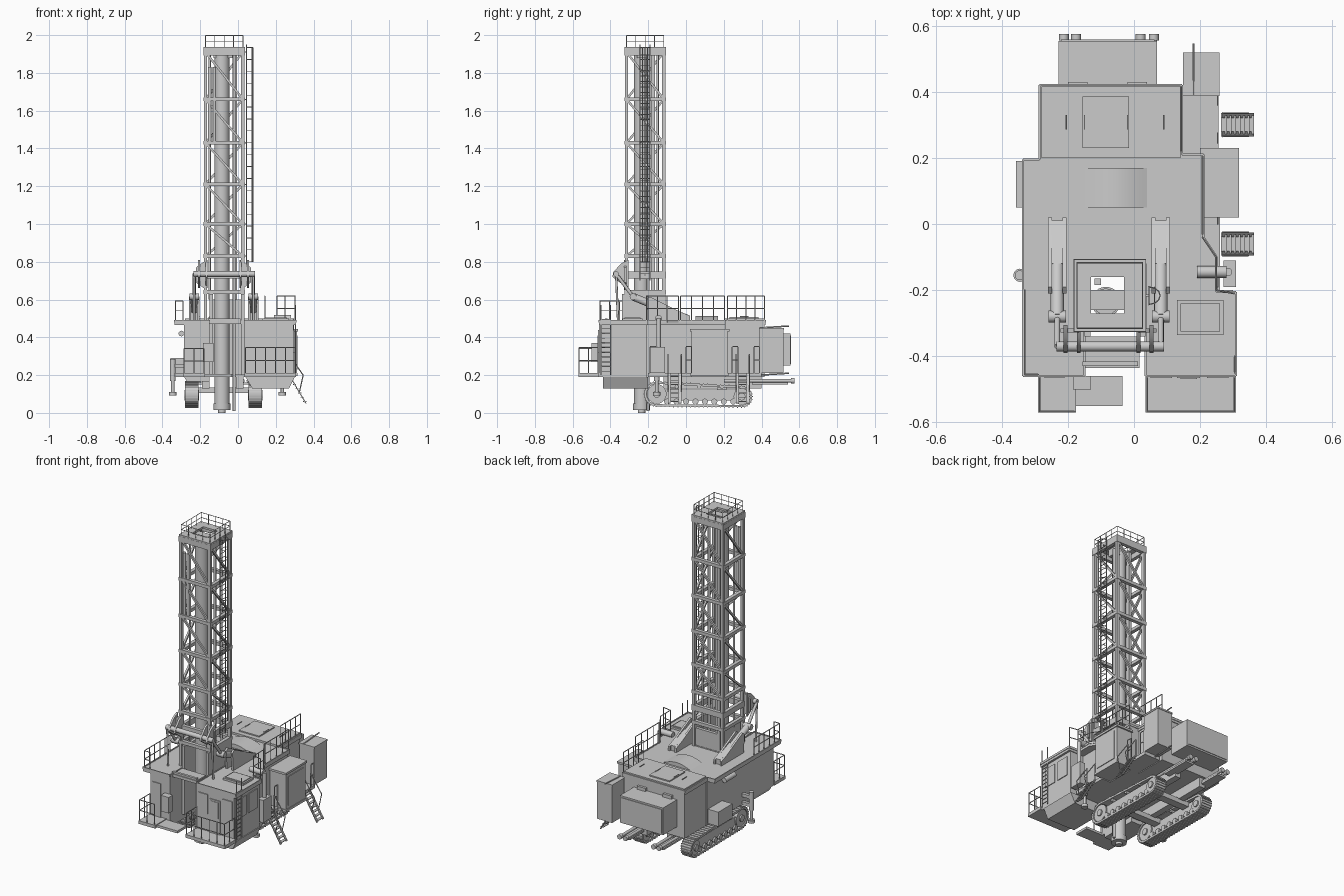
import bpy, bmesh, math
from mathutils import Vector, Matrix

# ---------- helpers: each part is a bmesh filled with simple solids ----------
def done(bm, name):
    bmesh.ops.recalc_face_normals(bm, faces=bm.faces)
    me = bpy.data.meshes.new(name)
    bm.to_mesh(me)
    bm.free()
    ob = bpy.data.objects.new(name, me)
    bpy.context.collection.objects.link(ob)
    bpy.ops.object.select_all(action='DESELECT')
    bpy.context.view_layer.objects.active = ob
    ob.select_set(True)
    bpy.ops.object.shade_smooth_by_angle(angle=0.6)
    return ob

def box(bm, x0, x1, y0, y1, z0, z1):
    m = Matrix.Translation(((x0+x1)/2, (y0+y1)/2, (z0+z1)/2)) @ Matrix.Diagonal((x1-x0, y1-y0, z1-z0, 1))
    bmesh.ops.create_cube(bm, size=1, matrix=m)

def frame(p, q):
    p, q = Vector(p), Vector(q)
    return Matrix.Translation((p+q)/2) @ (q-p).to_track_quat('Z', 'Y').to_matrix().to_4x4(), (q-p).length

def rod(bm, p, q, r, n=12, r2=None):
    m, d = frame(p, q)
    bmesh.ops.create_cone(bm, cap_ends=True, segments=n, radius1=r, radius2=r if r2 is None else r2, depth=d, matrix=m)

def beam(bm, p, q, w, h=None):
    m, d = frame(p, q)
    bmesh.ops.create_cube(bm, size=1, matrix=m @ Matrix.Diagonal((w, h or w, d, 1)))

def prism(bm, pts, axis, a, b):
    put = (lambda u, v, t: (t, u, v)) if axis == 'x' else (lambda u, v, t: (u, t, v)) if axis == 'y' else (lambda u, v, t: (u, v, t))
    f = bm.faces.new([bm.verts.new(put(u, v, a)) for u, v in pts])
    g = bmesh.ops.extrude_face_region(bm, geom=[f])['geom']
    bmesh.ops.translate(bm, verts=[v for v in g if isinstance(v, bmesh.types.BMVert)], vec=put(0, 0, b-a))

def rail(bm, pts, h=0.1, r=0.0028, step=0.055):
    up = Vector((0, 0, h))
    for p, q in zip(pts, pts[1:]):
        p, q = Vector(p), Vector(q)
        n = max(1, round((q-p).length/step))
        for i in range(n+1):
            s = p.lerp(q, i/n)
            rod(bm, s, s+up, r, 5)
        for k in (0.5, 1):
            rod(bm, p+up*k, q+up*k, r, 5)

N = bmesh.new
CX = -0.077                                   # machine centre line

# ---------- hull and deck ----------
notch = [(-0.15, -0.46), (-0.15, -0.12), (0.035, -0.12), (0.035, -0.46)]
bm = N()
prism(bm, [(-0.285, -0.46)] + notch + [(0.295, -0.46), (0.295, -0.21), (0.2, -0.21), (0.2, 0.21),
      (0.14, 0.21), (0.14, 0.415), (-0.28, 0.415), (-0.28, 0.2), (-0.285, 0.2)], 'z', 0.19, 0.478)
done(bm, "machinery_house")
bm = N()
deck = [(-0.335, -0.46)] + notch + [(0.308, -0.46), (0.308, -0.205), (0.25, -0.205), (0.25, -0.1), (0.21, -0.04),
        (0.21, 0.21), (0.145, 0.21), (0.145, 0.42), (-0.285, 0.42), (-0.285, 0.195), (-0.335, 0.195)]
prism(bm, deck, 'z', 0.465, 0.488)
for (a, b), (c, d) in zip(deck, deck[1:]+deck[:1]):
    beam(bm, (a, b, 0.486), (c, d, 0.486), 0.006, 0.014)
done(bm, "roof_deck")
bm = N()
box(bm, -0.28, 0.14, 0.2, 0.415, 0.485, 0.5)
box(bm, -0.155, -0.015, 0.23, 0.385, 0.5, 0.507)
for x in (-0.205, -0.15, -0.02, 0.09):
    rod(bm, (x, 0.285, 0.509), (x, 0.33, 0.509), 0.003, 6)
prism(bm, [(-0.15+0.19*i/8, 0.488+0.025*math.sin(math.pi*i/8)) for i in range(9)], 'y', 0.05, 0.17)
box(bm, 0.13, 0.27, -0.335, -0.23, 0.485, 0.5)
box(bm, 0.14, 0.26, -0.325, -0.24, 0.5, 0.505)
done(bm, "roof_hatches")
# sloped skirt under the cab
bm = N()
prism(bm, [(0.04, 0.19), (0.3, 0.19), (0.27, 0.13), (0.075, 0.13)], 'y', -0.44, -0.2)
prism(bm, [(-0.285, 0.19), (-0.15, 0.19), (-0.15, 0.165), (-0.27, 0.165)], 'y', -0.44, -0.2)
done(bm, "lower_skirts")

# ---------- front face details ----------
bm = N()
box(bm, 0.13, 0.2, -0.466, -0.46, 0.21, 0.42)
box(bm, 0.14, 0.19, -0.469, -0.46, 0.31, 0.41)
box(bm, 0.22, 0.285, -0.466, -0.46, 0.32, 0.44)
box(bm, 0.05, 0.115, -0.466, -0.46, 0.32, 0.44)
for y in (-0.43, -0.32):
    box(bm, 0.295, 0.3, y, y+0.085, 0.32, 0.44)
done(bm, "cab_door_and_windows")
bm = N()
box(bm, -0.185, -0.13, -0.5, -0.46, 0.27, 0.37)
box(bm, -0.27, -0.21, -0.465, -0.46, 0.21, 0.42)
done(bm, "front_electrical_box")
bm = N()
box(bm, -0.29, -0.175, -0.57, -0.46, 0.19, 0.21)
box(bm, -0.175, -0.035, -0.55, -0.46, 0.19, 0.205)
box(bm, 0.035, 0.308, -0.57, -0.46, 0.19, 0.21)
box(bm, 0.145, 0.255, 0.21, 0.4, 0.19, 0.21)
box(bm, 0.2, 0.26, -0.2, 0.03, 0.19, 0.21)
done(bm, "walkways")
# drill table and mast well
bm = N()
box(bm, -0.16, 0.016, -0.435, -0.34, 0.47, 0.488)
box(bm, -0.155, 0.012, -0.43, -0.415, 0.488, 0.5)
for x in (-0.15, 0.017):
    box(bm, x, x+0.018, -0.34, -0.12, 0.2, 0.63)
box(bm, -0.15, 0.035, -0.14, -0.12, 0.2, 0.6)
done(bm, "drill_table")

# ---------- rear and side modules ----------
bm = N()
box(bm, -0.228, 0.07, 0.415, 0.553, 0.25, 0.42)
box(bm, -0.22, 0.062, 0.553, 0.557, 0.26, 0.41)
for x in (-0.2, -0.02):
    box(bm, x, x+0.06, 0.405, 0.43, 0.42, 0.44)
done(bm, "radiator_module")
bm = N()
box(bm, 0.152, 0.255, 0.39, 0.515, 0.21, 0.445)
box(bm, 0.148, 0.258, 0.387, 0.518, 0.44, 0.45)
for z in (0.2, 0.45):
    rod(bm, (0.18, 0.39, z), (0.18, 0.545, z+0.01), 0.004, 6)
done(bm, "rear_cabinet")
bm = N()
box(bm, 0.2, 0.312, 0.03, 0.22, 0.21, 0.43)
box(bm, 0.2, 0.318, 0.02, 0.23, 0.43, 0.443)
box(bm, 0.312, 0.316, 0.05, 0.2, 0.23, 0.41)
box(bm, 0.2, 0.316, 0.025, 0.225, 0.195, 0.21)
done(bm, "side_cooler_housing")
bm = N()
box(bm, -0.357, -0.285, 0.05, 0.19, 0.2, 0.29)
rod(bm, (-0.3, -0.05, 0.42), (-0.3, 0.05, 0.42), 0.015)
done(bm, "left_tank")
bm = N()
box(bm, 0.27, 0.308, -0.19, -0.11, 0.21, 0.35)
rod(bm, (0.19, -0.145, 0.5), (0.28, -0.145, 0.5), 0.018)
rod(bm, (0.285, -0.145, 0.35), (0.285, -0.145, 0.5), 0.012)
done(bm, "air_filter")
bm = N()
for x in (-0.212, -0.175, 0.02, 0.06):
    rod(bm, (x, 0.2, 0.17), (x, 0.56, 0.17), 0.009)
    rod(bm, (x, 0.555, 0.17), (x, 0.575, 0.17), 0.015)
for x in (-0.194, 0.04):
    box(bm, x-0.03, x+0.03, 0.35, 0.54, 0.15, 0.161)
done(bm, "rear_jack_beams")

# ---------- undercarriage ----------
def hull(g, c1=(-0.155, 0.1, 0.066), c2=(0.295, 0.086, 0.056)):
    arc = lambda c, a0: [(c[0]+(c[2]+g)*math.cos(a0+math.pi*i/12), c[1]+(c[2]+g)*math.sin(a0+math.pi*i/12)) for i in range(13)]
    return arc(c1, math.pi/2) + arc(c2, -math.pi/2)

for side, cx in (("left", CX-0.168), ("right", CX+0.168)):
    bm = N()
    rings = []                                  # hollow belt
    for g, x in ((0, -0.035), (0, 0.035), (-0.012, 0.035), (-0.012, -0.035)):
        rings.append([bm.verts.new((cx+x, u, v)) for u, v in hull(g)])
    for i in range(4):
        a, b = rings[i], rings[(i+1) % 4]
        for j in range(len(a)):
            k = (j+1) % len(a)
            bm.faces.new((a[j], a[k], b[k], b[j]))
    pts = hull(0.001)
    for p, q in zip(pts, pts[1:]+pts[:1]):      # shoe bars
        n = max(1, round(math.dist(p, q)/0.022))
        for i in range(n):
            u, v = p[0]+(q[0]-p[0])*i/n, p[1]+(q[1]-p[1])*i/n
            beam(bm, (cx-0.036, u, v), (cx+0.036, u, v), 0.005)
    done(bm, side + "_track_belt")
    bm = N()
    box(bm, cx-0.022, cx+0.022, -0.15, 0.29, 0.065, 0.125)
    for y, z, r in ((-0.155, 0.1, 0.052), (0.295, 0.086, 0.043)):
        rod(bm, (cx-0.03, y, z), (cx+0.03, y, z), r, 20)
        rod(bm, (cx-0.038, y, z), (cx+0.038, y, z), 0.02, 12)
    for i in range(8):
        y = -0.1+0.05*i
        rod(bm, (cx-0.032, y, 0.06), (cx+0.032, y, 0.06), 0.016)
    for i in range(3):
        rod(bm, (cx-0.03, -0.05+0.12*i, 0.138), (cx+0.03, -0.05+0.12*i, 0.138), 0.01)
    done(bm, side + "_track_frame")
bm = N()
for y in (-0.06, 0.19):
    box(bm, CX-0.16, CX+0.16, y-0.025, y+0.025, 0.105, 0.135)
for x in (-0.17, 0.01):
    box(bm, x-0.02, x+0.02, -0.12, 0.4, 0.13, 0.195)
done(bm, "chassis_beams")
bm = N()
for x, w in ((-0.345, -0.285), (0.235, 0.2)):
    rod(bm, (x, -0.155, 0.17), (x, -0.155, 0.285), 0.015)
    rod(bm, (x, -0.155, 0.11), (x, -0.155, 0.18), 0.009)
    rod(bm, (x, -0.155, 0.092), (x, -0.155, 0.11), 0.02)
    for z in (0.2, 0.25):
        beam(bm, (x, -0.155, z), (w, -0.155, z), 0.02)
done(bm, "levelling_jacks")

# ---------- mast ----------
X0, X1, Y0, Y1 = -0.172, 0.026, -0.315, -0.117
corners = [(X0, Y0), (X1, Y0), (X1, Y1), (X0, Y1)]
levels = [0.64, 0.73, 0.83, 1.0, 1.21, 1.43, 1.66, 1.91]
bm = N()
for x, y in corners:
    box(bm, x-0.009, x+0.009, y-0.009, y+0.009, 0.49, 1.93)
done(bm, "mast_legs")
bm = N()
for (a, b), (c, d) in zip(corners, corners[1:]+corners[:1]):
    for i, z in enumerate(levels):
        h = 0.035 if z in (0.73, 1.91) else 0.02
        e = 0.011
        box(bm, min(a, c)-e, max(a, c)+e, min(b, d)-e, max(b, d)+e, z-h/2, z+h/2)
    for lo, hi in zip(levels[2:], levels[3:]):
        beam(bm, (a, b, hi), (c, d, lo), 0.012)
done(bm, "mast_lattice")
bm = N()
for x0, x1, y0, y1 in ((X0-.01, X1+.01, Y0-.01, -0.27), (X0-.01, X1+.01, -0.16, Y1+.01), (X0-.01, -0.13, -0.27, -0.16), (-0.03, X1+.01, -0.27, -0.16)):
    box(bm, x0, x1, y0, y1, 1.925, 1.937)
box(bm, -0.13, -0.03, -0.26, -0.2, 1.88, 1.925)
rail(bm, [(x, y, 1.935) for x, y in corners+corners[:1]], 0.063, 0.002, 0.05)
done(bm, "mast_crown")
bm = N()
P = (-0.085, -0.235)
rod(bm, (*P, 0.05), (*P, 1.9), 0.04, 24)
rod(bm, (*P, 0.015), (*P, 0.05), 0.045, 24)
rod(bm, (*P, 0), (*P, 0.015), 0.02, 12)
done(bm, "drill_pipe")
bm = N()
rod(bm, (-0.02, -0.2, 0.01), (-0.02, -0.2, 1.9), 0.008)
for x in (-0.15, -0.125):
    rod(bm, (x, -0.315, 1.43), (x, -0.315, 1.83), 0.009)
rod(bm, (-0.01, -0.15, 0.6), (-0.01, -0.15, 1.9), 0.006)
rod(bm, (-0.15, -0.26, 0.6), (-0.15, -0.26, 1.9), 0.006)
box(bm, -0.12, -0.1, -0.185, -0.165, 0.6, 1.9)
done(bm, "mast_feed_rods")
# mast ladder with safety hoops
bm = N()
for y in (-0.243, -0.19):
    rod(bm, (0.045, y, 0.7), (0.045, y, 1.95), 0.003, 6)
for i in range(42):
    rod(bm, (0.045, -0.243, 0.71+0.029*i), (0.045, -0.19, 0.71+0.029*i), 0.002, 5)
arc = [(0.045+0.034*math.sin(math.pi*i/6), -0.2165-0.0265*math.cos(math.pi*i/6)) for i in range(7)]
for k in range(19):
    for p, q in zip(arc, arc[1:]):
        rod(bm, (*p, 0.8+0.063*k), (*q, 0.8+0.063*k), 0.002, 5)
for p in arc[2:5]:
    rod(bm, (*p, 0.8), (*p, 1.934), 0.002, 5)
for z in levels[1:]:
    beam(bm, (X1, -0.2165, z), (0.046, -0.2165, z), 0.006)
done(bm, "mast_ladder")

# ---------- mast raising gear ----------
bm = N()
for s in (-1, 1):
    for x in (CX+s*0.13-0.006, CX+s*0.09-0.006):
        prism(bm, [(-0.305, 0.66), (-0.35, 0.69), (-0.39, 0.72), (-0.385, 0.745), (-0.345, 0.79), (-0.305, 0.81)], 'x', x, x+0.012)
    prism(bm, [(CX+s*0.09, 0.65), (CX+s*0.145, 0.69), (CX+s*0.145, 0.77), (CX+s*0.09, 0.81)], 'y', -0.328, -0.316)
rod(bm, (-0.235, -0.37, 0.735), (0.09, -0.37, 0.735), 0.015, 16)
done(bm, "mast_pivot_bracket")
for side, x in (("left", CX-0.155), ("right", CX+0.158)):
    bm = N()
    for s in (-0.028, 0.016):
        prism(bm, [(0.02, 0.485), (0.02, 0.515), (-0.03, 0.535), (-0.19, 0.615), (-0.21, 0.6), (-0.2, 0.485)], 'x', x+s, x+s+0.012)
    prism(bm, [(0.01, 0.485), (0.01, 0.52), (-0.12, 0.57), (-0.12, 0.485)], 'x', x-0.017, x+0.017)
    rod(bm, (x, -0.1, 0.54), (x, -0.28, 0.615), 0.02, 16)
    rod(bm, (x, -0.28, 0.615), (x, -0.37, 0.735), 0.009)
    rod(bm, (x-0.026, -0.28, 0.615), (x+0.026, -0.28, 0.615), 0.018)
    rod(bm, (x, -0.36, 0.49), (x, -0.37, 0.735), 0.006)
    done(bm, side + "_raising_cylinder")

# ---------- railings and stairs ----------
bm = N()
D = 0.488
rail(bm, [(-0.29, -0.455, D), (-0.33, -0.455, D), (-0.33, -0.2, D)], 0.105)
rail(bm, [(0.303, -0.21, D), (0.248, -0.2, D), (0.248, -0.1, D), (0.207, -0.04, D)], 0.13)
rail(bm, [(0.207, -0.03, D), (0.207, 0.205, D)], 0.13)
rail(bm, [(0.142, 0.22, D), (0.142, 0.415, D)], 0.13)
done(bm, "roof_railings")
bm = N()
F = 0.21
rail(bm, [(-0.285, -0.465, F), (-0.285, -0.567, F), (-0.18, -0.567, F)], 0.13)
rail(bm, [(0.04, -0.465, F), (0.04, -0.567, F), (0.303, -0.567, F), (0.303, -0.465, F)], 0.135)
for y in (-0.19, 0.0, 0.245, 0.36):
    rail(bm, [(0.253, y, F), (0.253, y+0.03, F)], 0.14)
for y in (-0.45, -0.4):
    rod(bm, (0.305, y, 0.2), (0.305, y, 0.57), 0.003, 6)
for i in range(12):
    rod(bm, (0.305, -0.45, 0.22+0.025*i), (0.305, -0.4, 0.22+0.025*i), 0.0025, 5)
done(bm, "walkway_railings")
for name, y in (("front_stairs", -0.06), ("rear_stairs", 0.3)):
    bm = N()
    for s in (-0.028, 0.028):
        beam(bm, (0.265, y+s, 0.21), (0.36, y+s, 0.05), 0.014, 0.005)
        rod(bm, (0.268, y+s*1.25, 0.31), (0.345, y+s*1.25, 0.2), 0.003, 6)
        rod(bm, (0.268, y+s*1.25, 0.2), (0.268, y+s*1.25, 0.31), 0.003, 6)
        rod(bm, (0.345, y+s*1.25, 0.2), (0.325, y+s*1.25, 0.11), 0.003, 6)
    for i in range(7):
        x, z = 0.272+0.0135*i, 0.195-0.0225*i
        box(bm, x-0.009, x+0.009, y-0.028, y+0.028, z-0.002, z+0.002)
    done(bm, name)
